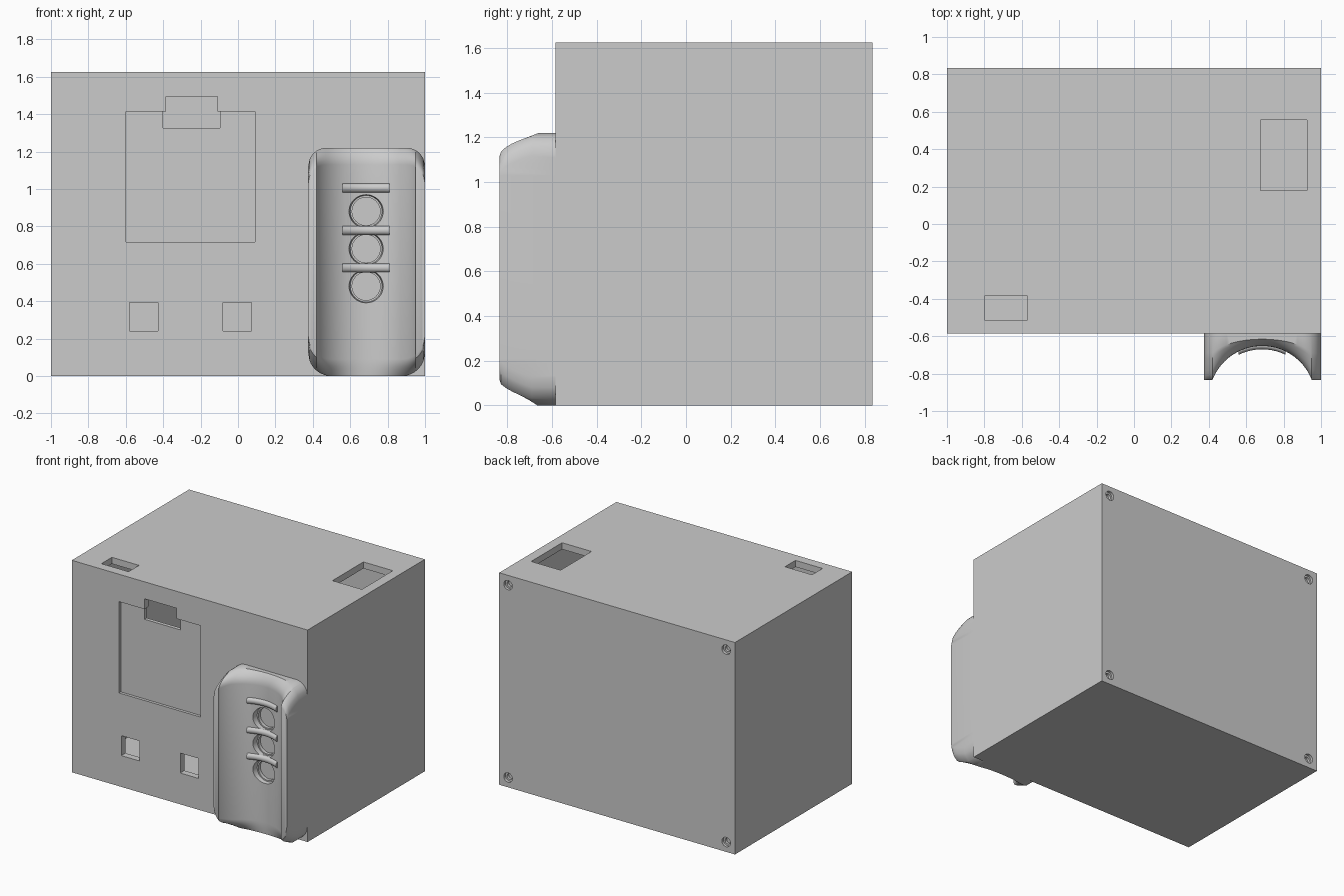
import bpy, bmesh, math
from mathutils import Matrix

if "Cube" in bpy.data.objects:
    bpy.data.objects.remove(bpy.data.objects["Cube"])

grey = bpy.data.materials.new("plain_grey")
grey.diffuse_color = (0.6, 0.6, 0.6, 1)
grey.use_nodes = True
grey.node_tree.nodes["Principled BSDF"].inputs["Base Color"].default_value = grey.diffuse_color


def finish(name, bm):
    bmesh.ops.recalc_face_normals(bm, faces=bm.faces[:])
    me = bpy.data.meshes.new(name)
    bm.to_mesh(me)
    bm.free()
    ob = bpy.data.objects.new(name, me)
    bpy.context.collection.objects.link(ob)
    me.materials.append(grey)
    return ob


def block(name, x0, x1, y0, y1, z0, z1):
    bm = bmesh.new()
    m = Matrix.Translation(((x0 + x1) / 2, (y0 + y1) / 2, (z0 + z1) / 2))
    bmesh.ops.create_cube(bm, size=1, matrix=m @ Matrix.Diagonal((x1 - x0, y1 - y0, z1 - z0, 1)))
    return finish(name, bm)


def cone(name, x, z, y0, y1, r0, r1):
    # round cutter along y, radius r0 at y0 and r1 at y1
    bm = bmesh.new()
    m = Matrix.Translation((x, (y0 + y1) / 2, z)) @ Matrix.Rotation(-math.pi / 2, 4, 'X')
    bmesh.ops.create_cone(bm, cap_ends=True, segments=32, radius1=r0, radius2=r1,
                          depth=y1 - y0, matrix=m)
    return finish(name, bm)


def activate(ob):
    bpy.ops.object.select_all(action='DESELECT')
    ob.select_set(True)
    bpy.context.view_layer.objects.active = ob


def cut(ob, cutter):
    cutter.hide_render = True
    activate(ob)
    mod = ob.modifiers.new("cut", 'BOOLEAN')
    mod.operation, mod.solver, mod.object = 'DIFFERENCE', 'EXACT', cutter
    bpy.ops.object.modifier_apply(modifier=mod.name)
    bpy.data.objects.remove(cutter)


def smooth(ob):
    activate(ob)
    bpy.ops.object.shade_smooth_by_angle(angle=math.radians(35))


# hollow case with window openings
F, B, H = -0.585, 0.835, 1.625
case = block("case", -1, 1, F, B, 0, H)
cut(case, block("cavity", -0.95, 0.95, F + 0.05, B - 0.05, 0.05, H - 0.05))
cut(case, block("panel_recess", -0.6, 0.09, F - 0.1, F + 0.022, 0.715, 1.415))
cut(case, block("slot_top", -0.385, -0.11, F - 0.1, F + 0.1, 1.36, 1.495))
cut(case, block("slot_bottom", -0.4, -0.095, F - 0.1, F + 0.1, 1.325, 1.415))
for x in (-0.58, -0.08):
    cut(case, block("small_window", x, x + 0.153, F - 0.1, F + 0.1, 0.24, 0.393))
cut(case, block("top_window", 0.675, 0.925, 0.18, 0.555, H - 0.1, H + 0.1))
cut(case, block("top_slot", -0.8, -0.57, -0.512, -0.385, H - 0.1, H + 0.1))

# countersunk screw holes in the back corners
for x in (-0.925, 0.925):
    for z in (0.075, H - 0.075):
        cut(case, cone("screw_head", x, z, B - 0.02, B + 0.02, 0.036, 0.036))
        cut(case, cone("screw_shaft", x, z, B - 0.04, B + 0.02, 0.022, 0.022))
smooth(case)

# concave holder on the front
CX, TIP, X0, X1, TOP = 0.685, -0.835, 0.375, 1.0, 1.22


def trough(x):
    d = abs(x - CX)
    return TIP if d >= 0.265 else max(TIP, -0.937 + math.sqrt(0.285 ** 2 - d * d))


def corner(x, r):
    d = max(0, r - min(x - X0, X1 - x))
    return r - math.sqrt(max(0, r * r - d * d))


def front(x, down, up):
    y = trough(x)
    tip = (-0.65 - y) / 0.185
    y += (0.035 + 0.11 * tip) * max(0, 1 - down / 0.09) ** 2
    y += (0.005 + 0.14 * tip) * max(0, 1 - up / 0.08) ** 1.5
    return y


xs = [X0 + 0.045 * i / 6 for i in range(6)]
xs += [CX - 0.265 * math.cos(math.pi * i / 36) for i in range(37)]
xs += [0.95 + 0.05 * i / 6 for i in range(1, 7)]
edge = [0, 0.01, 0.02, 0.035, 0.05, 0.07, 0.09]
bm = bmesh.new()
fr, bk = [], []
for x in xs:
    zb, zt = corner(x, 0.125), TOP - corner(x, 0.1)
    zs = [zb + e for e in edge] + [zt - e for e in reversed(edge)]
    fr.append([bm.verts.new((x, front(x, zt - z, z - zb), z)) for z in zs])
    bk.append([bm.verts.new((x, F, z)) for z in zs])
n, k = len(xs), len(fr[0])
for i in range(n - 1):
    for j in range(k - 1):
        for g in (fr, bk):
            bm.faces.new((g[i][j], g[i + 1][j], g[i + 1][j + 1], g[i][j + 1]))
    for j in (0, k - 1):
        bm.faces.new((fr[i][j], fr[i + 1][j], bk[i + 1][j], bk[i][j]))
for j in range(k - 1):
    for i in (0, n - 1):
        bm.faces.new((fr[i][j], fr[i][j + 1], bk[i][j + 1], bk[i][j]))
bmesh.ops.triangulate(bm, faces=bm.faces[:])
holder = finish("holder", bm)

# three round lamp recesses with tapered rims
for z in (0.88, 0.68, 0.48):
    cut(holder, cone("lamp_rim", CX, z, -0.72, -0.625, 0.1, 0.085))
    cut(holder, cone("lamp_well", CX, z, -0.72, -0.6, 0.075, 0.075))
smooth(holder)

# rounded hood above each lamp
for i, z in enumerate((1.005, 0.778, 0.578)):
    bm = bmesh.new()
    rings = []
    for a in range(11):
        x = 0.56 + 0.25 * a / 10
        rings.append([bm.verts.new((x, trough(x) + 0.004 + 0.022 * math.cos(t * math.pi / 8),
                                    z + 0.024 * math.sin(t * math.pi / 8))) for t in range(16)])
    for p, q in zip(rings, rings[1:]):
        for t in range(16):
            u = (t + 1) % 16
            bm.faces.new((p[t], p[u], q[u], q[t]))
    bm.faces.new(rings[0])
    bm.faces.new(rings[-1])
    smooth(finish("lamp_hood_%d" % (i + 1), bm))
